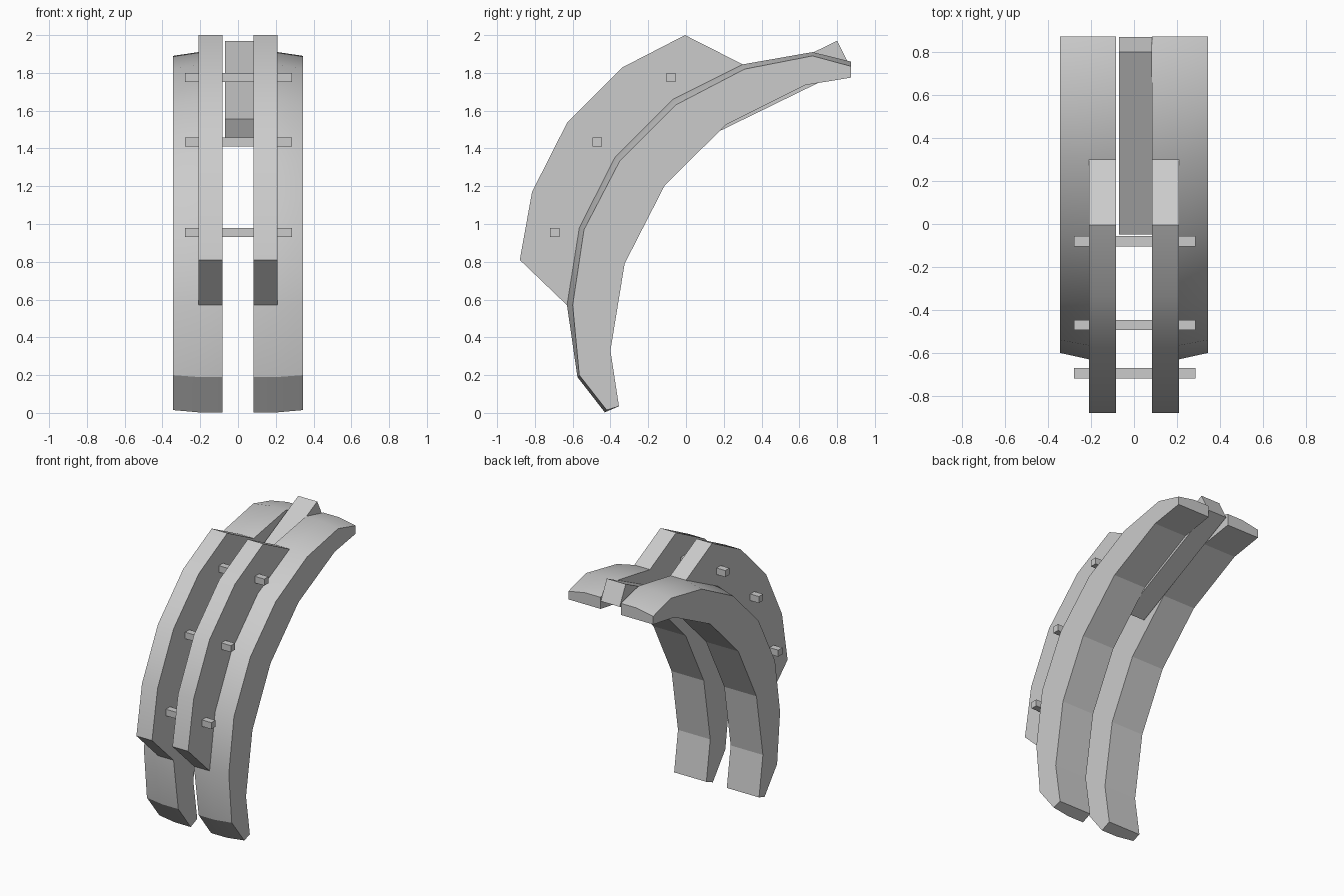
import bpy, bmesh, math

if "Cube" in bpy.data.objects:
    bpy.data.objects.remove(bpy.data.objects["Cube"])

# Profiles as (y, z)
RIDGE = [(-.43, .003), (-.575, .19), (-.63, .57), (-.565, .98), (-.375, 1.355),
         (-.07, 1.66), (.30, 1.845), (.67, 1.91), (.873, 1.86)]
SHOULDER = [(-.42, .015), (-.565, .20), (-.60, .57), (-.54, .97), (-.35, 1.335),
            (-.055, 1.63), (.31, 1.82), (.67, 1.89), (.873, 1.835)]
UNDERSIDE = [(-.355, .035), (-.40, .33), (-.325, .79), (-.115, 1.20),
             (.21, 1.525), (.63, 1.735), (.873, 1.775)]
FIN_TOP = [(-.88, .81), (-.815, 1.17), (-.63, 1.535), (-.335, 1.83), (-.005, 2.0)]
X_IN, X_MID, X_OUT = .083, .21, .345


def finish(name, bm, mirror=False, flat=()):
    bmesh.ops.recalc_face_normals(bm, faces=bm.faces)
    for f in bm.faces:
        f.smooth = f not in flat
    for e in bm.edges:
        e.smooth = e.calc_face_angle(0) < math.radians(29)
    me = bpy.data.meshes.new(name)
    bm.to_mesh(me)
    bm.free()
    ob = bpy.data.objects.new(name, me)
    bpy.context.collection.objects.link(ob)
    if mirror:
        ob.modifiers.new("Mirror", 'MIRROR').use_mirror_merge = False
    return ob


def prism(name, pts, x0, x1, mirror=False):
    bm = bmesh.new()
    a, b = [[bm.verts.new((x, y, z)) for y, z in pts] for x in (x0, x1)]
    bm.faces.new(a)
    bm.faces.new(b)
    for i in range(len(pts)):
        j = (i + 1) % len(pts)
        bm.faces.new((a[i], a[j], b[j], b[i]))
    return finish(name, bm, mirror)


# Curved side shells: ridge strip, sloping shoulder and flat underside
bm = bmesh.new()


def row(x, pts):
    return [bm.verts.new((x, y, z)) for y, z in pts]


def strip(a, b):
    return [bm.faces.new((a[i], a[i + 1], b[i + 1], b[i])) for i in range(len(a) - 1)]


inner, mid, outer = row(X_IN, RIDGE), row(X_MID, RIDGE), row(X_OUT, SHOULDER)
low_in, low_out = row(X_IN, UNDERSIDE), row(X_OUT, UNDERSIDE)
strip(inner, mid)
strip(mid, outer)
under = strip(low_in, low_out)
sides = [bm.faces.new(inner + low_in[::-1]), bm.faces.new(outer + low_out[::-1])]
ends = [bm.faces.new((inner[k], mid[k], outer[k], low_out[k], low_in[k])) for k in (0, -1)]
finish("curved_shell", bm, True, set(under + sides + ends))

# Raised fins along the shells
prism("raised_fin", [RIDGE[2]] + FIN_TOP + RIDGE[6:2:-1], X_IN, X_MID, True)

# Slanted centre bar
prism("centre_bar", [(-.05, 1.555), (.80, 1.97), (.87, 1.83), (.02, 1.415)], -.07, .084)

# Square cross pins
for y, z in [(-.08, 1.775), (-.47, 1.435), (-.695, .955)]:
    h = .024
    prism("cross_pin", [(y - h, z - h), (y + h, z - h), (y + h, z + h), (y - h, z + h)], -.28, .287)
